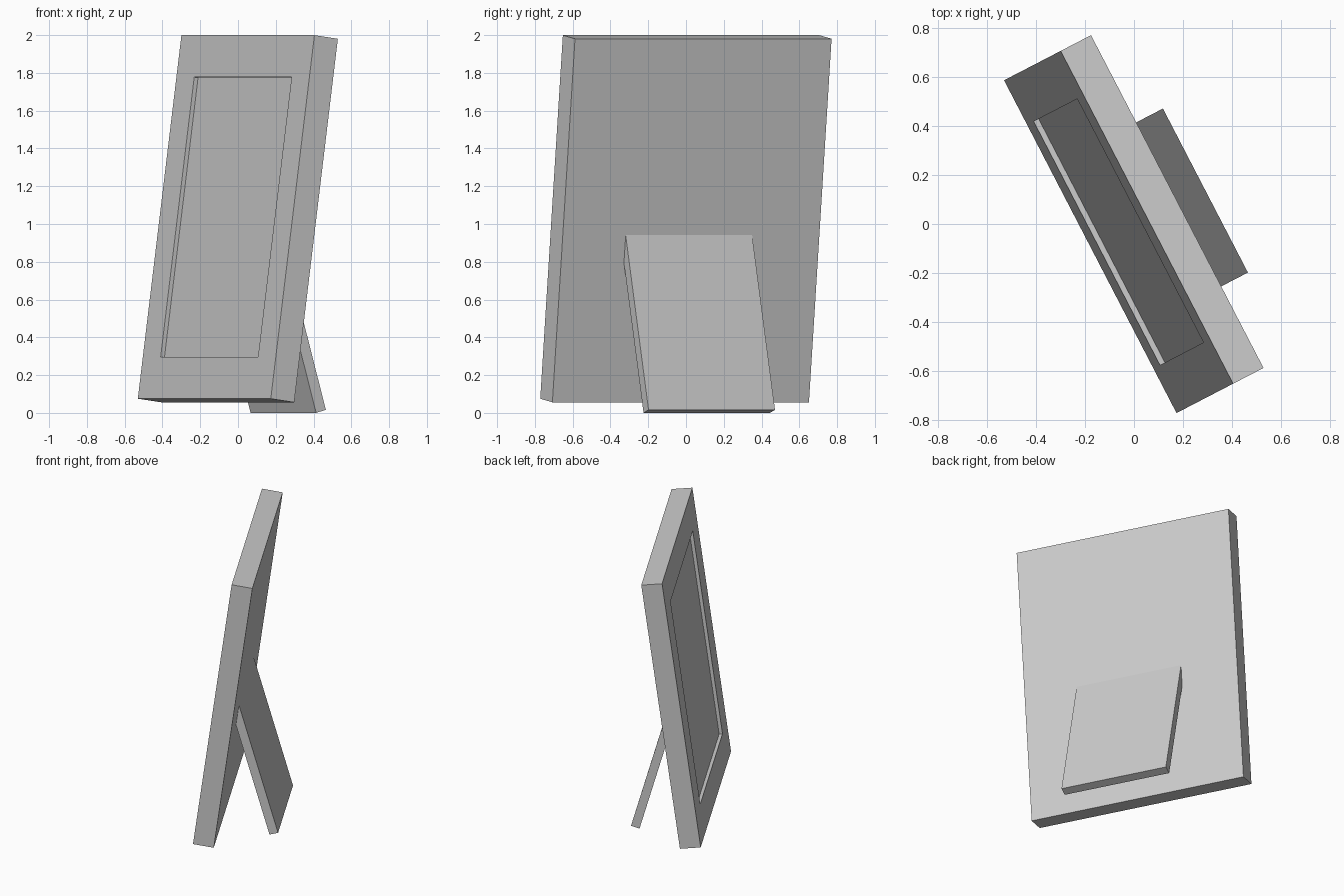
import bpy
import bmesh
from math import radians
from mathutils import Matrix, Vector

cube = bpy.data.objects.get("Cube")
if cube:
    bpy.data.objects.remove(cube, do_unlink=True)

grey = bpy.data.materials.new("light_grey")
grey.use_nodes = True
colour = (0.604, 0.604, 0.604, 1)
grey.diffuse_color = colour
grey.node_tree.nodes["Principled BSDF"].inputs["Base Color"].default_value = colour

# The whole model is turned on its base
TURN = Matrix.Rotation(radians(-62.6), 4, "Z")


def slab(width, depth, height):
    """Box standing on z = 0 with its front face on y = 0."""
    bm = bmesh.new()
    bmesh.ops.create_cube(bm, size=1)
    bmesh.ops.translate(bm, vec=(0, 0.5, 0.5), verts=bm.verts)
    bmesh.ops.scale(bm, vec=(width, depth, height), verts=bm.verts)
    return bm


def finish(name, bm, position, lean):
    bmesh.ops.recalc_face_normals(bm, faces=bm.faces)
    mesh = bpy.data.meshes.new(name)
    bm.to_mesh(mesh)
    bm.free()
    mesh.materials.append(grey)
    obj = bpy.data.objects.new(name, mesh)
    bpy.context.collection.objects.link(obj)
    obj.matrix_world = (TURN @ Matrix.Translation(position)
                        @ Matrix.Rotation(radians(lean), 4, "X"))


# Picture frame: a leaning slab with a shallow recessed panel
width, depth, height = 1.53, 0.141, 1.942
opening = Vector((1.12, 1, 1.494))
bm = slab(width, depth, height)
front = min(bm.faces, key=lambda f: f.calc_center_median().y)
bmesh.ops.inset_region(bm, faces=[front], thickness=0.2)
for v in front.verts:
    v.co.x = opening.x / 2 if v.co.x > 0 else -opening.x / 2
    v.co.z = height / 2 + (opening.z / 2 if v.co.z > height / 2 else -opening.z / 2)
panel = bmesh.ops.extrude_discrete_faces(bm, faces=[front])["faces"][0]
bmesh.ops.translate(bm, vec=(0, 0.023, 0), verts=panel.verts)
finish("picture_frame", bm, (0, -0.201, 0.075), -7.7)

# Rear support: a plain board whose top end is buried in the frame
finish("rear_stand", slab(0.754, 0.06, 1.046), (0.013, 0.264, 0), 15.9)
